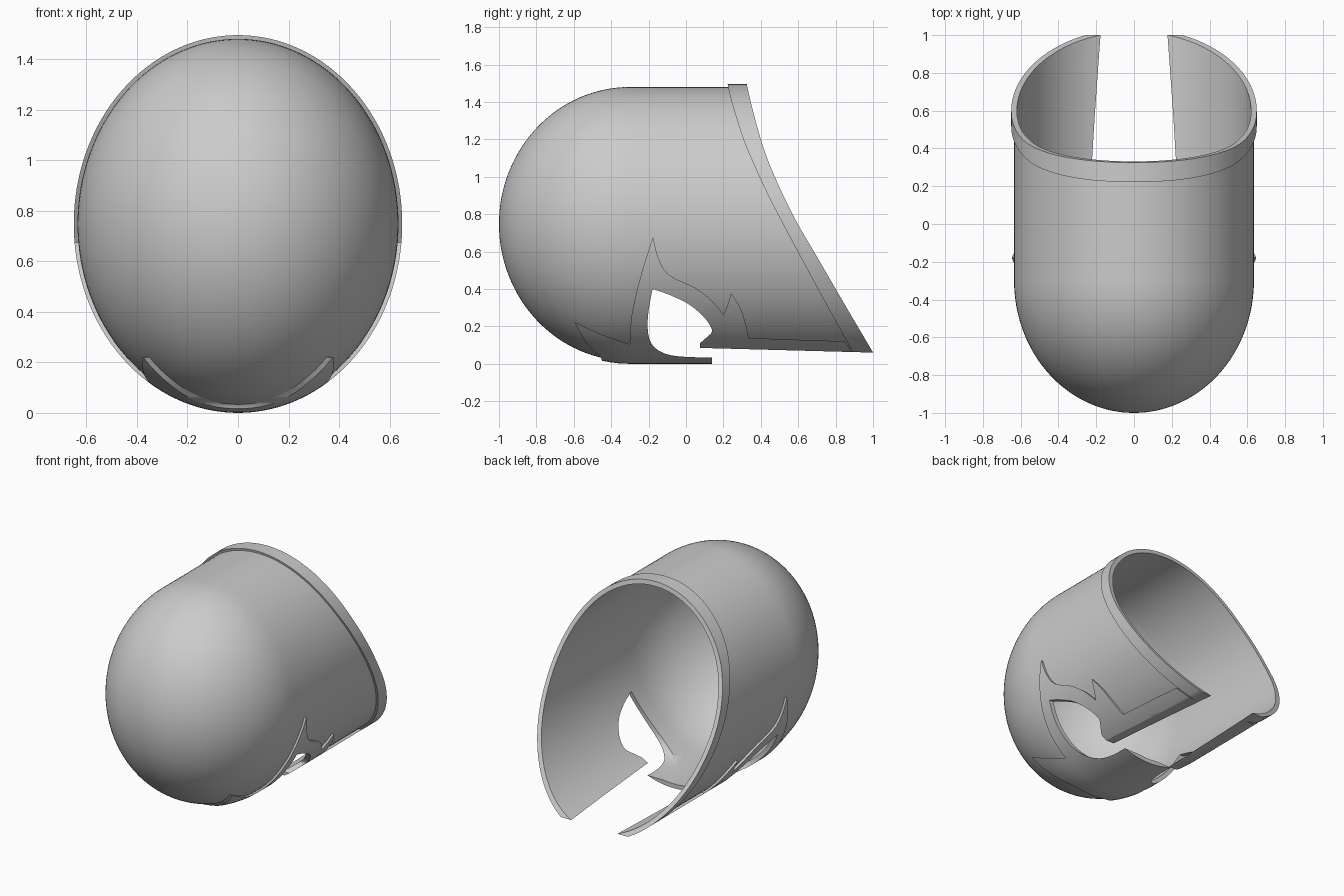
import bpy, bmesh, math

if "Cube" in bpy.data.objects:
    bpy.data.objects.remove(bpy.data.objects["Cube"])

CZ = 0.7475          # centre height of the oval cross-section
SEG = 128


def new_object(name, bm):
    bmesh.ops.recalc_face_normals(bm, faces=bm.faces)
    me = bpy.data.meshes.new(name)
    bm.to_mesh(me)
    bm.free()
    ob = bpy.data.objects.new(name, me)
    bpy.context.collection.objects.link(ob)
    return ob


def hollow_bullet(name, outer, inner):
    """Oval tube with a domed front; outer/inner are offsets from the base skin."""
    def wall(off):
        pts = []
        for i in range(33):
            a = math.pi / 2 * i / 32
            pts.append((-0.3 - (0.7 + off) * math.cos(a), math.sin(a), off))
        pts += [(-0.3 + 0.1 * i, 1.0, off) for i in range(1, 16)]
        return pts
    bm = bmesh.new()
    rings = []
    for y, s, off in wall(outer) + wall(inner)[::-1]:
        if s < 1e-6:
            rings.append([bm.verts.new((0, y, CZ))])
            continue
        rings.append([bm.verts.new((s * (0.635 + off) * math.cos(2 * math.pi * k / SEG), y,
                                    CZ + s * (0.7325 + off) * math.sin(2 * math.pi * k / SEG)))
                      for k in range(SEG)])
    for a, b in zip(rings, rings[1:]):
        for k in range(SEG):
            j = (k + 1) % SEG
            if len(a) == 1:
                bm.faces.new((a[0], b[k], b[j]))
            elif len(b) == 1:
                bm.faces.new((a[k], a[j], b[0]))
            else:
                bm.faces.new((a[k], a[j], b[j], b[k]))
    return new_object(name, bm)


def spline(pts, n=6):
    """Smooth curve through the given side-view points."""
    p = [pts[0]] + pts + [pts[-1]]
    out = []
    for i in range(1, len(p) - 2):
        for s in range(n):
            t = s / n
            out.append(tuple(0.5 * (2 * b + (c - a) * t + (2 * a - 5 * b + 4 * c - d) * t * t
                                    + (3 * b - a - 3 * c + d) * t ** 3)
                             for a, b, c, d in zip(p[i - 1], p[i], p[i + 1], p[i + 2])))
    return out + [pts[-1]]


def prism(name, outline):
    """Side-view (y, z) outline extruded across the full width."""
    bm = bmesh.new()
    n = len(outline)
    l = [bm.verts.new((-1, y, z)) for y, z in outline]
    r = [bm.verts.new((1, y, z)) for y, z in outline]
    caps = [bm.faces.new(l), bm.faces.new(r[::-1])]
    for i in range(n):
        j = (i + 1) % n
        bm.faces.new((l[i], r[i], r[j], l[j]))
    bmesh.ops.triangulate(bm, faces=caps)
    ob = new_object(name, bm)
    ob.hide_render = True
    return ob


def cut(ob, cutter, op):
    m = ob.modifiers.new("cut", 'BOOLEAN')
    m.operation, m.solver, m.object = op, 'EXACT', cutter
    bpy.ops.object.select_all(action='DESELECT')
    bpy.context.view_layer.objects.active = ob
    ob.select_set(True)
    bpy.ops.object.modifier_apply(modifier=m.name)


# side-view curves: slanted face opening and back edge of the rim band
front_edge = spline([(0.325, 1.6), (0.325, 1.495), (0.40, 1.2), (0.475, 1.0), (0.58, 0.78),
                     (0.69, 0.59), (0.85, 0.315), (1.0, 0.06), (1.06, -0.05)])
back_edge = spline([(0.225, 1.6), (0.225, 1.48), (0.30, 1.22), (0.37, 1.05), (0.455, 0.87),
                    (0.56, 0.67), (0.70, 0.41), (0.86, 0.12), (0.955, -0.05)])

shell_zone = prism("shell_zone", back_edge + [(-1.3, -0.05), (-1.3, 1.6)])
rim_zone = prism("rim_zone", front_edge + back_edge[::-1])

# raised flame-shaped trim
trim_outline = (
    spline([(-0.44, -0.1), (-0.45, 0.02), (-0.49, 0.065), (-0.545, 0.13), (-0.595, 0.22)])
    + spline([(-0.59, 0.221), (-0.46, 0.16), (-0.30, 0.105)])
    + spline([(-0.301, 0.12), (-0.29, 0.26), (-0.245, 0.46), (-0.178, 0.675)])
    + spline([(-0.175, 0.67), (-0.145, 0.56), (-0.09, 0.475), (0.05, 0.405), (0.14, 0.335), (0.20, 0.262)])
    + [(0.225, 0.32)]
    + spline([(0.241, 0.378), (0.29, 0.30), (0.32, 0.21), (0.335, 0.138)])
    + [(0.85, 0.12), (0.945, -0.03), (0.945, -0.1)])
trim_zone = prism("trim_zone", trim_outline)

# ear hole running into the open underside
opening = prism("opening", [(1.3, -0.2), (1.3, 0.052), (1.0, 0.06), (0.075, 0.085), (0.075, 0.11)]
                + spline([(0.132, 0.16), (0.138, 0.185), (0.10, 0.245), (0.02, 0.315),
                          (-0.08, 0.365), (-0.178, 0.40)])
                + spline([(-0.18, 0.395), (-0.203, 0.26), (-0.20, 0.15), (-0.165, 0.085),
                          (-0.09, 0.048), (0.02, 0.036), (0.14, 0.035)])
                + [(0.14, -0.2)])

# parts
parts = [("helmet_shell", 0.0, -0.015, shell_zone),
         ("rim_band", 0.015, -0.015, rim_zone),
         ("flame_trim", 0.015, -0.002, trim_zone)]
for name, outer, inner, zone in parts:
    ob = hollow_bullet(name, outer, inner)
    cut(ob, zone, 'INTERSECT')
    cut(ob, opening, 'DIFFERENCE')
    bpy.ops.object.shade_smooth_by_angle(angle=math.radians(30))

for helper in (shell_zone, rim_zone, trim_zone, opening):
    bpy.data.objects.remove(helper, do_unlink=True)
